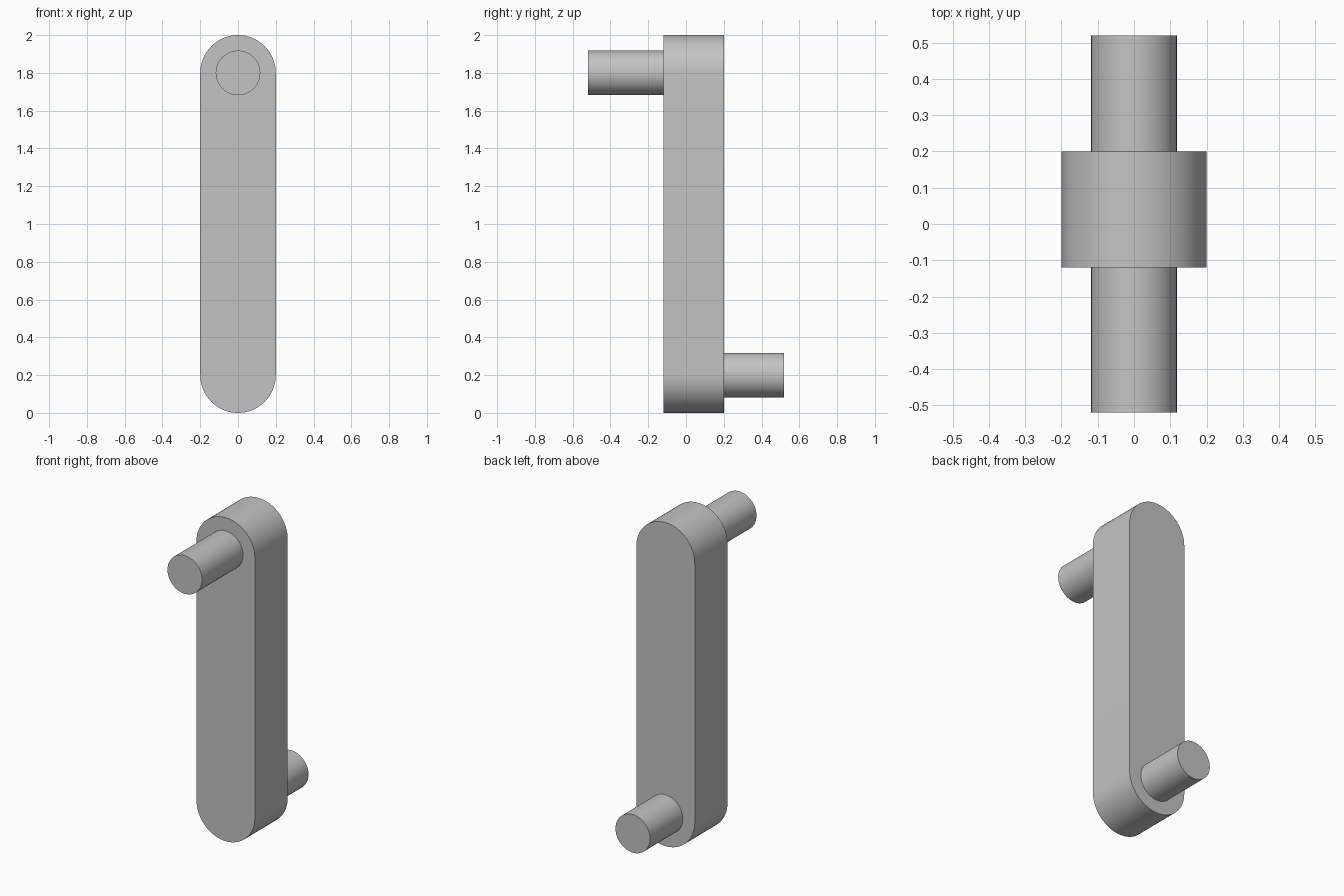
import bpy
import bmesh
from math import pi, sin, cos

cube = bpy.data.objects.get("Cube")
if cube:
    bpy.data.objects.remove(cube, do_unlink=True)

grey = bpy.data.materials.new("plain_grey")
grey.use_nodes = True
grey.diffuse_color = (0.55, 0.55, 0.55, 1)
grey.node_tree.nodes["Principled BSDF"].inputs["Base Color"].default_value = grey.diffuse_color


def arc(radius, z, start, end, steps):
    """Points of an arc in the XZ plane, centred on x = 0."""
    angles = [start + (end - start) * i / steps for i in range(steps + 1)]
    return [(radius * cos(a), z + radius * sin(a)) for a in angles]


def extrude_profile(name, profile, y_front, y_back):
    """Solid made by extruding an XZ outline along y."""
    bm = bmesh.new()
    face = bm.faces.new([bm.verts.new((x, y_front, z)) for x, z in profile])
    result = bmesh.ops.extrude_face_region(bm, geom=[face], use_keep_orig=True)
    moved = [v for v in result["geom"] if isinstance(v, bmesh.types.BMVert)]
    bmesh.ops.translate(bm, verts=moved, vec=(0, y_back - y_front, 0))
    bmesh.ops.recalc_face_normals(bm, faces=bm.faces)
    mesh = bpy.data.meshes.new(name)
    bm.to_mesh(mesh)
    bm.free()
    mesh.materials.append(grey)
    obj = bpy.data.objects.new(name, mesh)
    bpy.context.collection.objects.link(obj)
    bpy.ops.object.select_all(action="DESELECT")
    obj.select_set(True)
    bpy.context.view_layer.objects.active = obj
    bpy.ops.object.shade_smooth_by_angle(angle=pi / 6)
    return obj


ARM_RADIUS, PIN_RADIUS = 0.2, 0.118
TOP, BOTTOM = 1.8, 0.2
FRONT, BACK, REACH = -0.12, 0.2, 0.52

# Arm with rounded ends
outline = arc(ARM_RADIUS, TOP, 0, pi, 32) + arc(ARM_RADIUS, BOTTOM, pi, 2 * pi, 32)
extrude_profile("crank_arm", outline, FRONT, BACK)

# Pins on opposite sides, slightly sunk into the arm
extrude_profile("upper_front_pin", arc(PIN_RADIUS, TOP, 0, 2 * pi, 64)[:-1], -REACH, FRONT + 0.02)
extrude_profile("lower_back_pin", arc(PIN_RADIUS, BOTTOM, 0, 2 * pi, 64)[:-1], BACK - 0.02, REACH)
